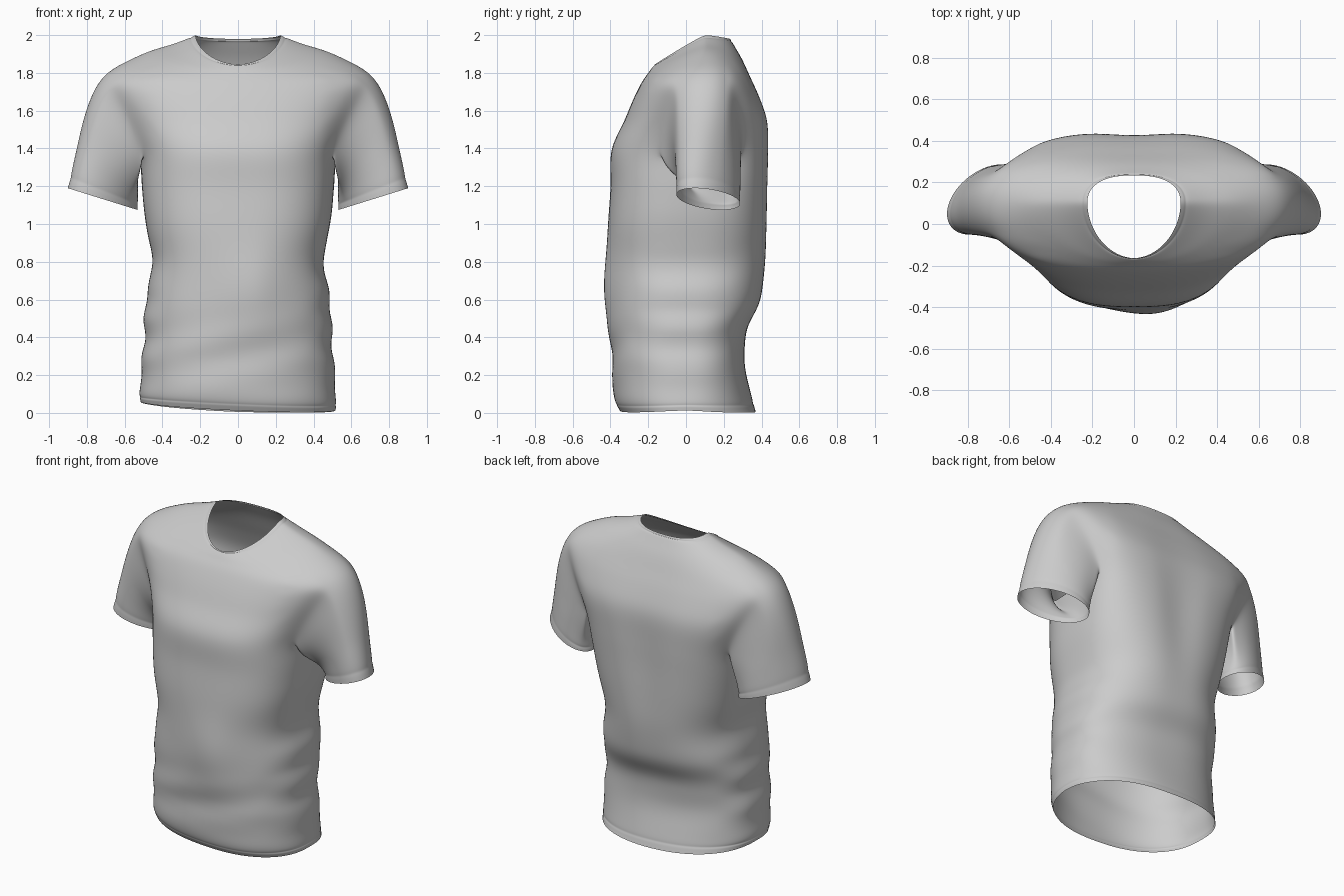
import bpy, bmesh, math
from mathutils import Vector

if "Cube" in bpy.data.objects:
    bpy.data.objects.remove(bpy.data.objects["Cube"])

COLS, STEPS = 48, 3            # columns round the body, rows per key section
HALF = 3                       # armhole half-width in columns

# key body sections: z side, z front, z back, half width, y front, y back, y side,
# roundness of front, roundness of back
KEYS = [
    (0.035, 0.012, 0.005, 0.515, -0.350, 0.370, 0.00, 2.3, 2.3),
    (0.10, 0.09, 0.10, 0.520, -0.385, 0.345, 0.00, 2.3, 2.3),
    (0.28, 0.28, 0.28, 0.508, -0.390, 0.308, 0.00, 2.4, 2.5),
    (0.44, 0.44, 0.44, 0.495, -0.402, 0.325, 0.00, 2.4, 2.5),
    (0.60, 0.60, 0.60, 0.490, -0.408, 0.395, 0.00, 2.4, 2.5),
    (0.80, 0.80, 0.80, 0.453, -0.412, 0.425, 0.00, 2.5, 2.5),
    (1.00, 1.00, 1.00, 0.490, -0.412, 0.435, 0.02, 2.6, 2.7),
    (1.20, 1.20, 1.20, 0.510, -0.400, 0.438, 0.06, 2.7, 3.0),
    (1.37, 1.39, 1.37, 0.525, -0.397, 0.440, 0.10, 2.7, 3.3),
    (1.54, 1.54, 1.54, 0.600, -0.330, 0.435, 0.10, 2.6, 3.4),
    (1.68, 1.66, 1.67, 0.685, -0.280, 0.392, 0.10, 2.4, 3.1),
    (1.79, 1.75, 1.78, 0.730, -0.235, 0.342, 0.10, 2.2, 2.6),
    (1.905, 1.80, 1.87, 0.500, -0.200, 0.300, 0.10, 2.1, 2.4),
    (1.955, 1.825, 1.935, 0.340, -0.182, 0.262, 0.10, 2.0, 2.4),
    (2.00, 1.845, 1.98, 0.225, -0.165, 0.235, 0.10, 1.9, 2.4),
]

# row positions (section, blend, groove); tight triples make the stitched hem and collar lines
LAST = len(KEYS) - 1
ROWS = [(0, 0, 0), (0, 0.35, 0), (0, 0.50, 0), (0, 0.60, 1), (0, 0.70, 0)]
ARM_LO = len(ROWS) + 7 * STEPS
ARM_HI = ARM_LO + 3 * STEPS
ROWS += [(i, t / STEPS, 0) for i in range(1, LAST - 1) for t in range(STEPS)]
ROWS += [(LAST - 1, t, g) for t, g in ((0, 0), (0.35, 0), (0.6, 0), (0.68, 1), (0.76, 0), (0.9, 0))]
ROWS += [(LAST - 1, 1.0, 0)]


def spline(i, t):
    """Smooth blend between key sections i and i + 1."""
    k = [KEYS[min(max(i + d, 0), LAST)] for d in (-1, 0, 1, 2)]
    return [0.5 * (2 * b + (c - a) * t + (2 * a - 5 * b + 4 * c - d) * t * t
                   + (3 * b - a - 3 * c + d) * t ** 3) for a, b, c, d in zip(*k)]


def bump(v, centre, width):
    return math.exp(-((v - centre) / width) ** 2)


def folds(p):
    """Soft drape and wrinkles on the body."""
    x, y, z = p
    if y > 0.1:                                    # back: centre hollow, waist creases
        p.y -= 0.022 * bump(x, 0, 0.10) * bump(z, 1.25, 0.4)
        p.y += 0.004 * math.sin(24 * z + 5 * x) * bump(z, 0.45, 0.22)
    if y < -0.1:                                   # front: belly drape, slanted folds
        p.y -= 0.030 * bump(x, 0.08, 0.16) * bump(z, 0.65, 0.22)
        p.y += 0.006 * math.sin(26 * z - 7 * x) * bump(z, 0.3, 0.2)
    side = max(0.0, abs(x) - 0.38) / 0.12          # bunching at the sides
    p.x += 0.012 * side * bump(z, 0.5, 0.35) * math.sin(30 * z + (0.6 if x > 0 else 2.4))
    p.z -= 0.022 * x / 0.5 * bump(z, 0, 0.2)       # hem hangs lower on one side
    p.z = max(p.z, 0.003)
    return p


def section(i, blend, groove):
    zs, zf, zb, w, yf, yb, ys, nf, nb = spline(i, blend)
    pts = []
    for j in range(COLS):
        a = 2 * math.pi * j / COLS
        c, s = math.cos(a), math.sin(a)
        n = nb if s > 0 else nf
        x = math.copysign(w * abs(c) ** (2 / n), c)
        y = ys + abs(s) ** (2 / n) * ((yb if s > 0 else yf) - ys)
        z = zs + ((zb if s > 0 else zf) - zs) * abs(s) ** 1.15
        if groove:
            x, y, z = x * 0.992, y * 0.992, z - (0.003 if z > 1 else 0)
        pts.append(folds(Vector((x, y, z))))
    return pts


bm = bmesh.new()

# body: stacked sections, leaving out the armhole faces
rows = [[bm.verts.new(p) for p in section(*r)] for r in ROWS]
hole_cols = [j % COLS for m in (0, COLS // 2) for j in range(m - HALF, m + HALF)]
for r in range(len(rows) - 1):
    for j in range(COLS):
        if ARM_LO <= r < ARM_HI and j in hole_cols:
            continue
        k = (j + 1) % COLS
        bm.faces.new((rows[r][j], rows[r][k], rows[r + 1][k], rows[r + 1][j]))

# sleeves: bridge each armhole loop to a tilted oval cuff
path = [(ARM_HI, k) for k in range(HALF)]
path += [(r, HALF) for r in range(ARM_HI, ARM_LO, -1)]
path += [(ARM_LO, k) for k in range(HALF, -HALF, -1)]
path += [(r, -HALF) for r in range(ARM_LO, ARM_HI)]
path += [(ARM_HI, k) for k in range(-HALF, 0)]
for side in (1, -1):
    loop = [rows[r][(k if side > 0 else COLS // 2 - k) % COLS] for r, k in path]
    count = len(loop)
    rings = [loop]
    for t in (0.12, 0.25, 0.38, 0.51, 0.64, 0.77, 0.88, 0.91, 0.94, 1.0):
        ring = []
        size = 0.985 if t == 0.91 else 1.0         # cuff stitch groove
        for i, v in enumerate(loop):
            a = 2 * math.pi * i / count
            c, s = math.cos(a) * size, math.sin(a) * size
            top = 0.5 + 0.5 * math.cos(a)
            end = Vector((side * (0.716 + 0.186 * c), 0.118 - 0.07 * c + 0.155 * s,
                          1.132 + 0.058 * c))
            reach = (end - v.co).length
            d0 = Vector((side * (0.05 + 0.55 * top), 0, -1)).normalized() * reach * 1.1
            d1 = Vector((side * (0.02 + 0.25 * top), 0, -1)).normalized() * reach
            t2, t3 = t * t, t ** 3
            ring.append(bm.verts.new((2 * t3 - 3 * t2 + 1) * v.co + (t3 - 2 * t2 + t) * d0
                                     + (3 * t2 - 2 * t3) * end + (t3 - t2) * d1))
        rings.append(ring)
    for a, b in zip(rings, rings[1:]):
        for i in range(count):
            k = (i + 1) % count
            bm.faces.new((a[i], a[k], b[k], b[i]))

bmesh.ops.delete(bm, geom=[v for v in bm.verts if not v.link_faces], context='VERTS')
bmesh.ops.recalc_face_normals(bm, faces=bm.faces)

# relax the cloth where sleeves meet the body
shoulder = [v for v in bm.verts if abs(v.co.x) > 0.47 and 1.34 < v.co.z < 1.88]
for _ in range(3):
    bmesh.ops.smooth_vert(bm, verts=shoulder, factor=0.5,
                          use_axis_x=True, use_axis_y=True, use_axis_z=True)

mesh = bpy.data.meshes.new("shirt")
bm.to_mesh(mesh)
bm.free()
mesh.shade_smooth()
shirt = bpy.data.objects.new("shirt", mesh)
bpy.context.collection.objects.link(shirt)
sub = shirt.modifiers.new("smooth_cloth", 'SUBSURF')
sub.levels = sub.render_levels = 2
